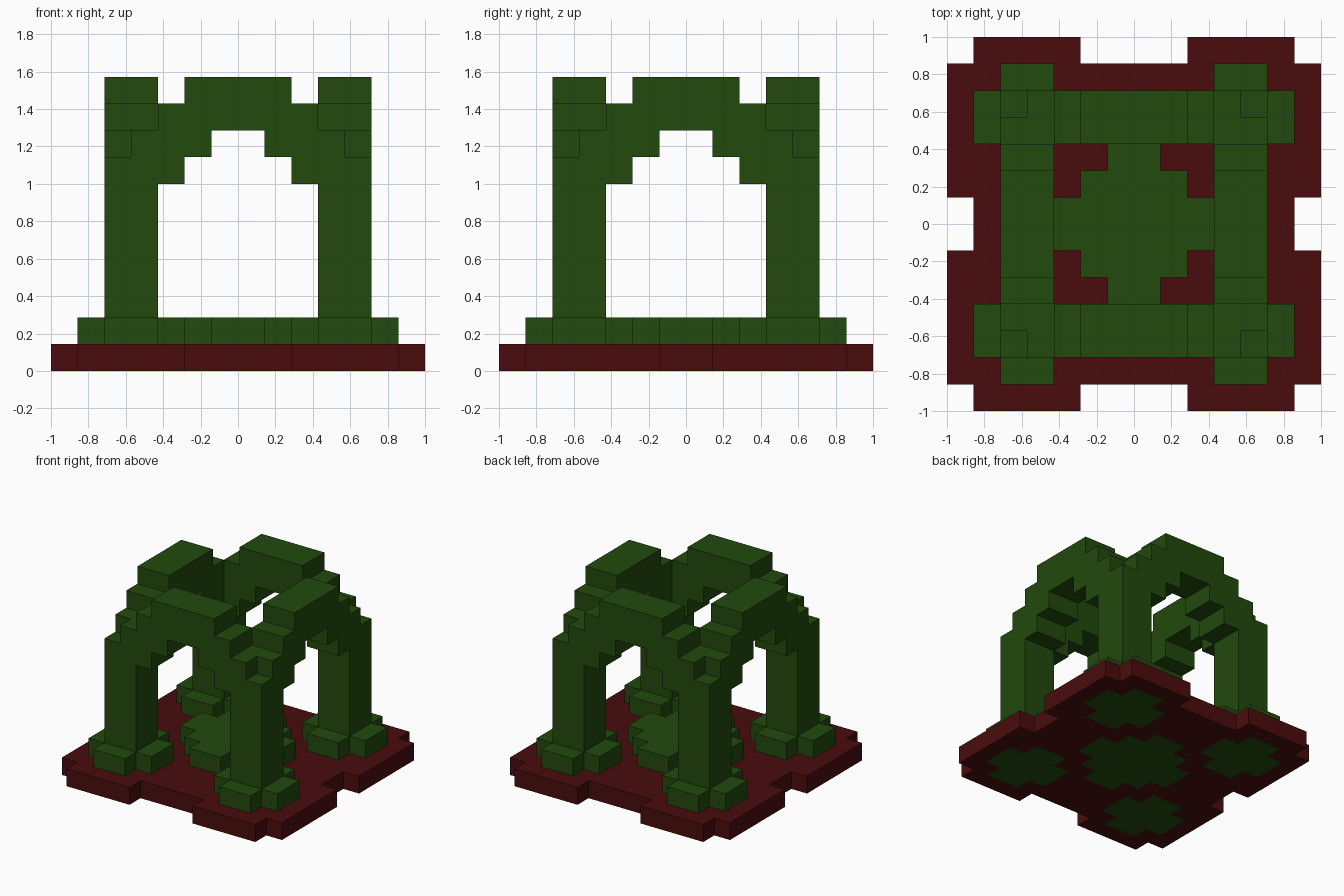
import bpy
import bmesh
import math
from mathutils import Matrix

U = 1 / 7  # block size: the model is 14 blocks wide

if "Cube" in bpy.data.objects:
    bpy.data.objects.remove(bpy.data.objects["Cube"], do_unlink=True)


def material(name, rgb):
    mat = bpy.data.materials.new(name)
    mat.use_nodes = True
    mat.diffuse_color = (*rgb, 1)
    bsdf = next(n for n in mat.node_tree.nodes if n.type == 'BSDF_PRINCIPLED')
    bsdf.inputs["Base Color"].default_value = (*rgb, 1)
    return mat


green = material("dark green", (0.016, 0.068, 0.0042))
red = material("dark red", (0.067, 0.0037, 0.0040))


def finish(bm, name, mats, turn=0):
    """Scale blocks to units, turn about z in quarter turns and link."""
    bmesh.ops.recalc_face_normals(bm, faces=bm.faces)
    bm.transform(Matrix.Rotation(turn * math.pi / 2, 4, 'Z') @ Matrix.Scale(U, 4))
    mesh = bpy.data.meshes.new(name)
    bm.to_mesh(mesh)
    bm.free()
    for m in mats:
        mesh.materials.append(m)
    obj = bpy.data.objects.new(name, mesh)
    bpy.context.collection.objects.link(obj)


def prism(bm, outline, low, high, place):
    """Extrude a 2D outline from low to high; place maps (a, b, depth) to xyz."""
    bottom = [bm.verts.new(place(a, b, low)) for a, b in outline]
    top = [bm.verts.new(place(a, b, high)) for a, b in outline]
    bm.faces.new(bottom)
    bm.faces.new(top)
    n = len(outline)
    for i in range(n):
        j = (i + 1) % n
        bm.faces.new((bottom[i], bottom[j], top[j], top[i]))


def upright(a, b, d):
    return (a, b, d)


def facing_front(a, b, d):
    return (a, d, b)


def rect(x0, x1, y0, y1):
    return [(x0, y0), (x1, y0), (x1, y1), (x0, y1)]


# Footprint rules, in blocks
def in_slab(x, y):
    x, y = abs(x), abs(y)
    corner = x > 6 and y > 6
    notch = (y > 6 and x < 2) or (x > 6 and y < 1)
    return not (corner or notch)


def in_green(x, y):
    x, y = abs(x), abs(y)
    pad = math.ceil(x) + math.ceil(y) <= 4
    dx, dy = abs(x - 4), abs(y - 4)
    foot = dx < 2 and dy < 2 and not (dx > 1 and dy > 1)
    return pad or foot


# Base slab, with the green footprints showing on its underside
bm = bmesh.new()
bmesh.ops.create_grid(bm, x_segments=14, y_segments=14, size=7)
outside = [f for f in bm.faces if not in_slab(*f.calc_center_median().xy)]
bmesh.ops.delete(bm, geom=outside, context='FACES')
ext = bmesh.ops.extrude_face_region(bm, geom=bm.faces[:], use_keep_orig=True)
raised = [v for v in ext["geom"] if isinstance(v, bmesh.types.BMVert)]
bmesh.ops.translate(bm, verts=raised, vec=(0, 0, 1))
for f in bm.faces:
    c = f.calc_center_median()
    f.material_index = int(c.z < 0.01 and in_green(c.x, c.y))
finish(bm, "base_slab", [red, green])

# Stepped pad in the middle of the floor
quarter = [(3, -1), (3, 1), (2, 1), (2, 2), (1, 2), (1, 3)]
pad = quarter + [(-x, y) for x, y in quarter[::-1]][:-1]
pad += [(-3, -1), (-2, -1), (-2, -2), (-1, -2), (-1, -3),
        (1, -3), (1, -2), (2, -2), (2, -1)]
bm = bmesh.new()
prism(bm, pad, 1, 2, upright)
finish(bm, "centre_pad", [green])

# Arch outline between two pillars, stepped above and below
half = [(1, 9), (1, 8), (2, 8), (2, 7), (3, 7), (3, 10), (2, 10), (2, 11)]
arch = half + [(-x, z) for x, z in half[::-1]]

for i, corner in enumerate(("back_left", "back_right", "front_right", "front_left")):
    # Pillar with its top block cut away at the outer corner
    bm = bmesh.new()
    prism(bm, rect(3, 5, 3, 5), 1, 8, upright)
    prism(bm, [(3, 3), (5, 3), (5, 4), (4, 4), (4, 5), (3, 5)], 8, 9, upright)
    finish(bm, corner + "_pillar", [green], i)

    # Four blocks around the pillar's foot
    bm = bmesh.new()
    for x0, x1, y0, y1 in ((5, 6, 3, 5), (2, 3, 3, 5), (3, 5, 5, 6), (3, 5, 2, 3)):
        prism(bm, rect(x0, x1, y0, y1), 1, 2, upright)
    finish(bm, corner + "_foot", [green], i)

for i, side in enumerate(("back", "right", "front", "left")):
    bm = bmesh.new()
    prism(bm, arch, 3, 5, facing_front)
    finish(bm, side + "_arch", [green], i)
